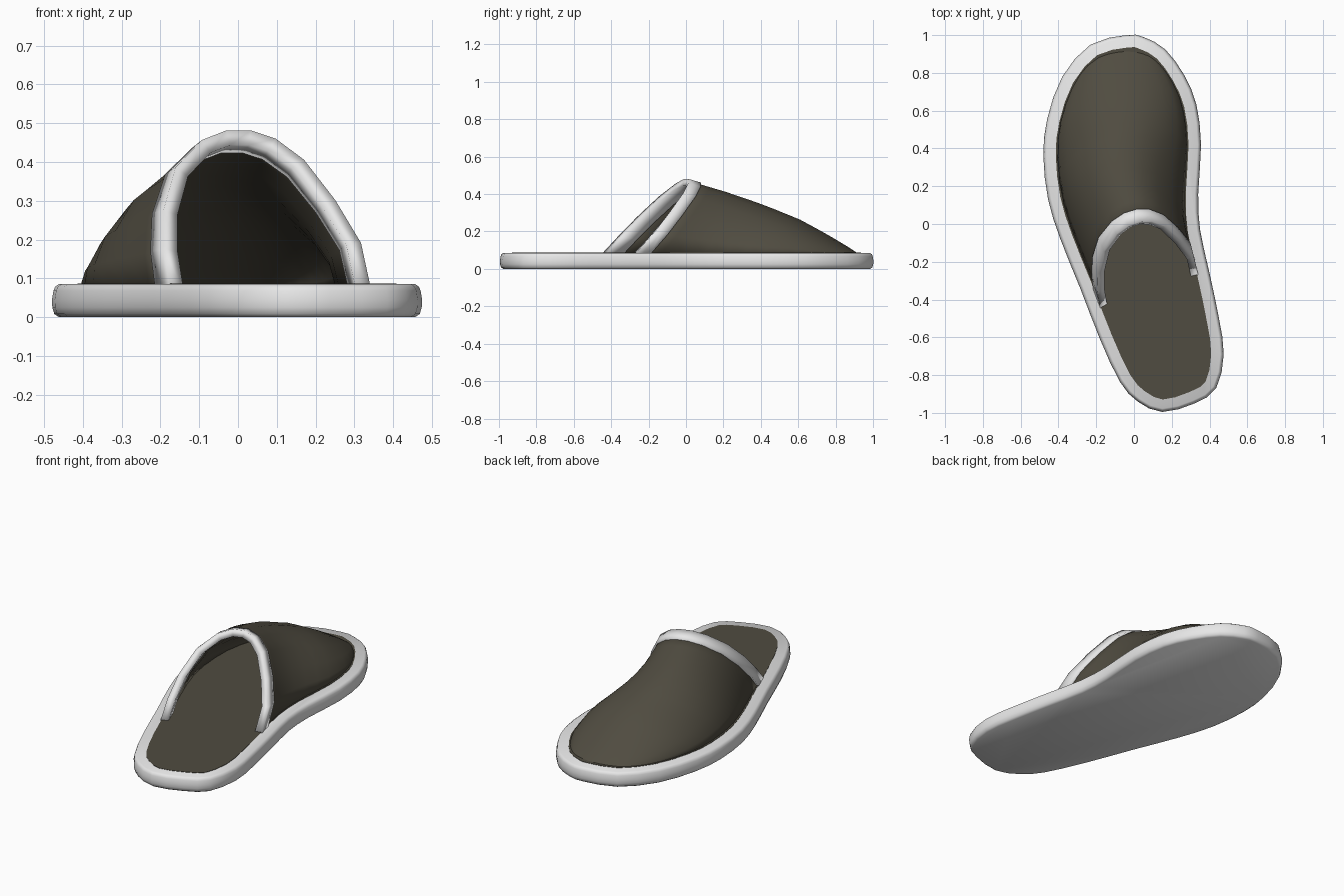
import bpy, bmesh, math
from mathutils import Vector

if "Cube" in bpy.data.objects:
    bpy.data.objects.remove(bpy.data.objects["Cube"])


def material(name, color):
    m = bpy.data.materials.new(name)
    m.use_nodes = True
    m.diffuse_color = color
    m.node_tree.nodes["Principled BSDF"].inputs["Base Color"].default_value = color
    return m


rubber = material("light grey rubber", (0.8, 0.8, 0.8, 1))
fabric = material("dark olive fabric", (0.08, 0.072, 0.052, 1))


def build(name, rows, mat, closed=False, caps=False, thickness=0, offset=-1, angle=40):
    """Skin a list of equal-length point rows into one object."""
    bm = bmesh.new()
    grid = [[bm.verts.new(p) for p in row] for row in rows]
    n = len(rows[0])
    for a, b in zip(grid, grid[1:]):
        for i in range(n if closed else n - 1):
            j = (i + 1) % n
            bm.faces.new((a[i], a[j], b[j], b[i]))
    if caps:
        bm.faces.new(grid[0][::-1])
        bm.faces.new(grid[-1])
    bmesh.ops.remove_doubles(bm, verts=bm.verts, dist=0.0005)
    if caps:
        bmesh.ops.recalc_face_normals(bm, faces=bm.faces)
    mesh = bpy.data.meshes.new(name)
    bm.to_mesh(mesh)
    bm.free()
    obj = bpy.data.objects.new(name, mesh)
    bpy.context.collection.objects.link(obj)
    mesh.materials.append(mat)
    if thickness:
        mod = obj.modifiers.new("thickness", "SOLIDIFY")
        mod.thickness, mod.offset = thickness, offset
    bpy.ops.object.select_all(action="DESELECT")
    obj.select_set(True)
    bpy.context.view_layer.objects.active = obj
    bpy.ops.object.shade_smooth_by_angle(angle=math.radians(angle))
    return obj


# Foot outline, from the toe down the right side, round the heel and back
control = [Vector(p) for p in (
    (-.04, 1), (-.23, .95), (-.38, .78), (-.46, .555), (-.48, .36), (-.455, .13),
    (-.39, -.08), (-.285, -.34), (-.18, -.61), (-.075, -.835), (.02, -.94),
    (.15, -.995), (.32, -.95), (.435, -.87), (.475, -.69), (.45, -.5), (.4, -.26),
    (.35, -.03), (.34, .16), (.355, .42), (.33, .635), (.265, .79), (.165, .925),
    (.05, .99))]
outline = []
for i, p in enumerate(control):
    prev, nxt, far = control[i - 1], control[(i + 1) % len(control)], control[(i + 2) % len(control)]
    outline += [p, (p + nxt) * 0.5625 - (prev + far) * 0.0625]


def inset(d):
    """Outline moved inwards by d."""
    result = []
    for i, p in enumerate(outline):
        t = (outline[(i + 1) % len(outline)] - outline[i - 1]).normalized()
        result.append(p + Vector((-t.y, t.x)) * d)
    return result


def ring(d, z):
    return [(p.x, p.y, z) for p in inset(d)]


# Sole with rounded wall, and the insole lying on it
build("sole", [ring(d, z) for d, z in (
    (.018, 0), (.006, .008), (.001, .025), (0, .045), (.004, .068), (.008, .078), (.018, .085))],
    rubber, closed=True, caps=True, angle=50)
build("insole", [ring(.066, .08), ring(.066, .087)], fabric, closed=True, caps=True)

# Upper: arches standing on the inset outline, from the opening to the toe
inner = inset(.07)
heel = min(range(len(inner)), key=lambda i: inner[i].y)
right_side = inner[:heel + 1]
left_side = inner[heel:][::-1] + inner[:1]
opening = ((0, 0), (-.03, .25), (-.03, .5), (.03, .77), (.16, .94), (.28, 1), (.4, 1),
           (.52, .95), (.66, .82), (.82, .56), (.95, .29), (1, 0))
ridge = ((0, .472), (.2, .413), (.4, .345), (.6, .265), (.75, .185), (.87, .115), (.93, .075))
base_z = .075
toe_y = max(p.y for p in inner)


def lookup(points, x):
    """Piecewise linear value from points in rising x."""
    for a, b in zip(points, points[1:]):
        if a[0] <= x <= b[0]:
            return a[1] + (b[1] - a[1]) * (x - a[0]) / max(b[0] - a[0], 1e-6)
    return points[0][1] if x < points[0][0] else points[-1][1]


def side_x(side, y):
    return lookup(sorted((p.y, p.x) for p in side), y)


def lerp(a, b, t):
    return a + (b - a) * t


def arch(f):
    """Cross arch, f = 0 at the opening and 1 at the toe."""
    y_right, y_left, y_top = (lerp(y, toe_y, f) for y in (-.45, -.28, 0))
    x_right, x_left = side_x(right_side, y_right), side_x(left_side, y_left)
    lean = y_top - lerp(y_right, y_left, .35)
    height = lookup(ridge, y_top) - base_z
    blend = min(1, f * 1.8)
    points = []
    for i, (t, h) in enumerate(opening):
        a = math.pi * i / (len(opening) - 1)
        t = lerp(t, (1 - math.cos(a)) / 2, blend)
        h = lerp(h, max(0, math.sin(a)) ** 1.25, blend)
        points.append((lerp(x_right, x_left, t),
                       min(toe_y, lerp(y_right, y_left, t) + lean * h),
                       base_z + height * h))
    return points


steps = 16
build("upper", [arch(.02 + .98 * math.sin(math.pi / 2 * i / steps)) for i in range(steps + 1)],
      fabric, thickness=.018, angle=60)

# Rubber band round the opening
build("opening_trim", [arch(f) for f in (0, .035, .07)], rubber, thickness=.04, offset=-.5)
